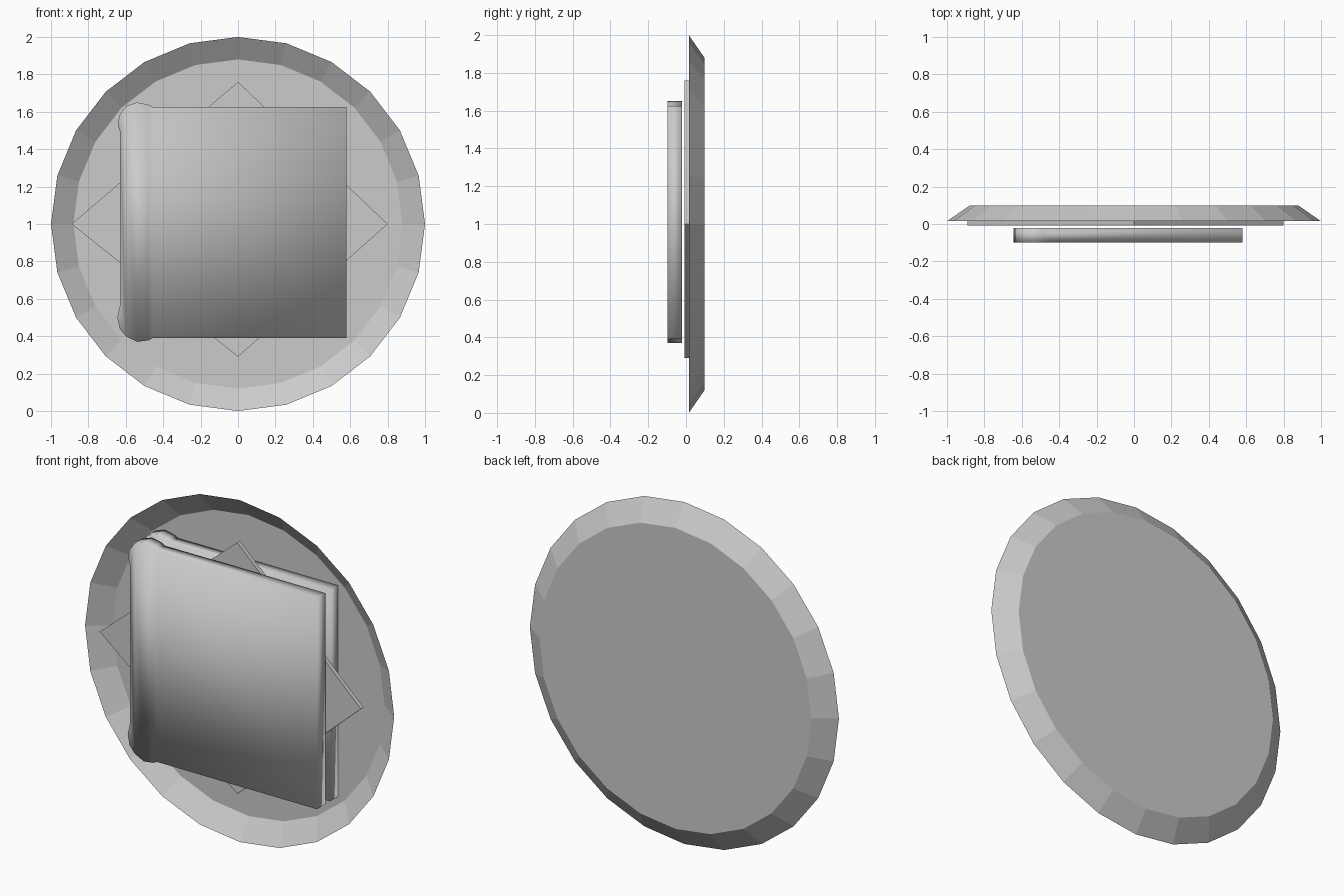
import bpy, bmesh, math

cube = bpy.data.objects.get("Cube")
if cube:
    bpy.data.objects.remove(cube, do_unlink=True)

# One plain grey for everything
grey = bpy.data.materials.new("plain_grey")
grey.use_nodes = True
colour = (0.6, 0.6, 0.6, 1)
grey.diffuse_color = colour
grey.node_tree.nodes["Principled BSDF"].inputs["Base Color"].default_value = colour


def finish(name, bm, smooth=False):
    me = bpy.data.meshes.new(name)
    bm.to_mesh(me)
    bm.free()
    for p in me.polygons:
        p.use_smooth = smooth
    me.materials.append(grey)
    ob = bpy.data.objects.new(name, me)
    bpy.context.collection.objects.link(ob)
    return ob


def bridge(bm, a, b):
    n = len(a)
    for i in range(n):
        j = (i + 1) % n
        bm.faces.new((a[i], a[j], b[j], b[i]))


def ring(bm, outline, y):
    return [bm.verts.new((x, y, z)) for x, z in outline]


# Shallow open dish: a thin flared wall and a flat back
def make_dish():
    bm = bmesh.new()
    sides = 24
    circle = [(math.cos(i * math.tau / sides), math.sin(i * math.tau / sides))
              for i in range(sides)]
    rim = ring(bm, [(x, 1 + z) for x, z in circle], 0.015)
    floor = ring(bm, [(0.88 * x, 1 + 0.88 * z) for x, z in circle], 0.098)
    bridge(bm, rim, floor)
    bm.faces.new(floor)
    bmesh.ops.recalc_face_normals(bm, faces=bm.faces)
    finish("dish", bm)


# Thin diamond plate across the mouth of the dish
def make_diamond():
    bm = bmesh.new()
    outline = [(-0.89, 1), (0, 0.29), (0.8, 1), (0, 1.76)]
    front, back = ring(bm, outline, -0.007), ring(bm, outline, 0.018)
    bridge(bm, front, back)
    bm.faces.new(front)
    bm.faces.new(back)
    bmesh.ops.recalc_face_normals(bm, faces=bm.faces)
    finish("diamond_plate", bm)


# Square panel with a rounded lobe at both ends of its left edge
top = [(-0.63, 1.49), (-0.642, 1.53), (-0.635, 1.58), (-0.6, 1.63),
       (-0.54, 1.65), (-0.48, 1.638), (-0.455, 1.625), (0.58, 1.625)]
bottom = [(-0.63, 0.57), (-0.645, 0.5), (-0.632, 0.44), (-0.6, 0.4),
          (-0.54, 0.37), (-0.48, 0.378), (-0.455, 0.39), (0.58, 0.39)]


def make_panel(name, y_front, y_back):
    bm = bmesh.new()
    loops = []
    for y in (y_front, y_back):
        t, b = ring(bm, top, y), ring(bm, bottom, y)
        for chain in (t, b):
            bm.faces.new(chain[:4])
        # Vertical strips from the upper edge to the lower edge
        columns = [0] + list(range(3, len(top)))
        for i, j in zip(columns, columns[1:]):
            bm.faces.new((t[i], t[j], b[j], b[i]))
        loops.append(t + b[::-1])
    bridge(bm, *loops)
    bmesh.ops.recalc_face_normals(bm, faces=bm.faces)
    finish(name, bm, smooth=True)


make_dish()
make_diamond()
make_panel("front_panel", -0.098, -0.022)
make_panel("back_panel", 0.022, 0.095)
